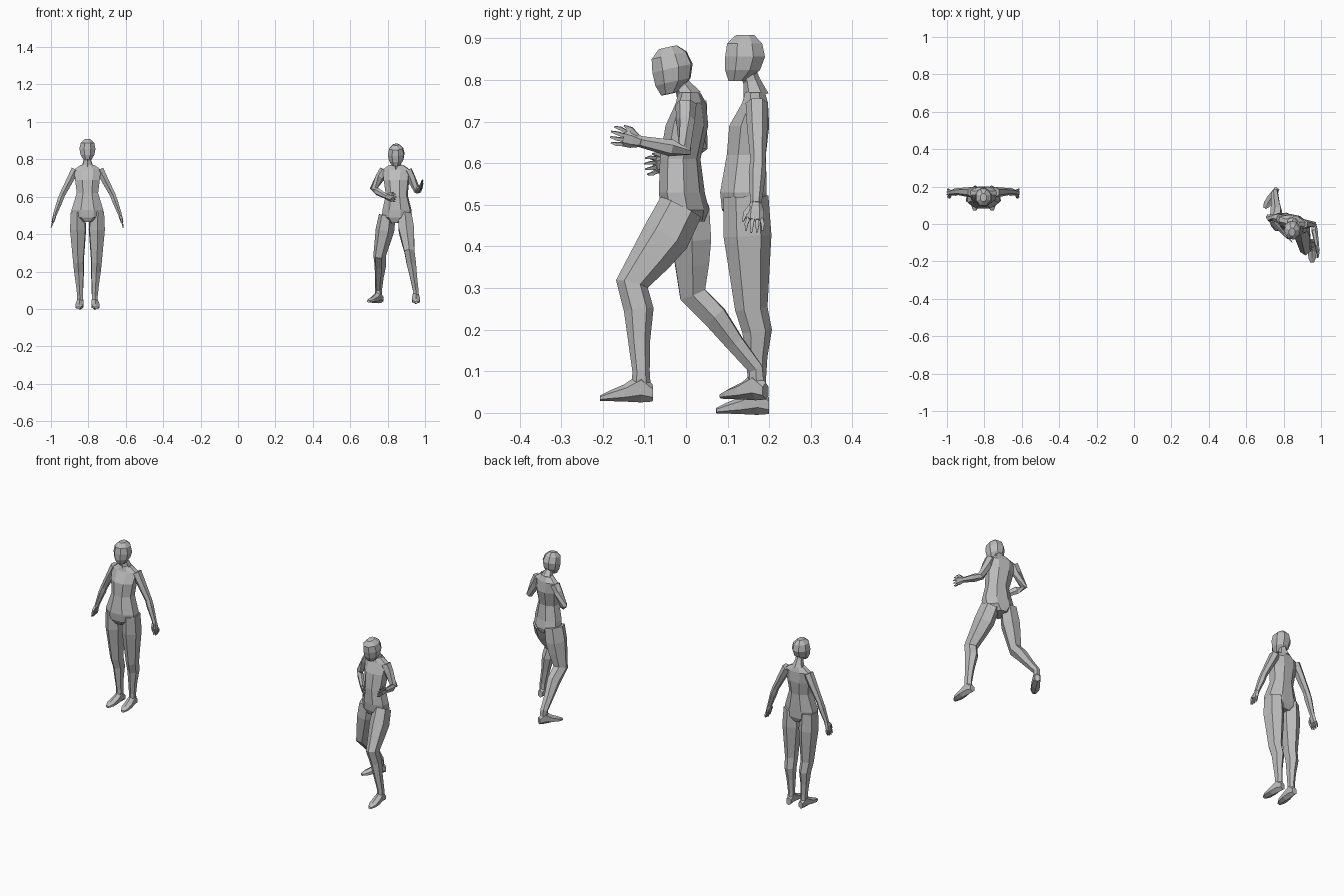
import bpy, bmesh, math
from mathutils import Vector as V, Matrix

cube = bpy.data.objects.get("Cube")
if cube:
    bpy.data.objects.remove(cube)

grey = bpy.data.materials.new("plain grey")
grey.use_nodes = True
colour = (0.5, 0.5, 0.5, 1)
grey.diffuse_color = colour
grey.node_tree.nodes["Principled BSDF"].inputs["Base Color"].default_value = colour


def loft(name, rings, ref, axis=None, sides=8):
    """Skin flat-faced rings of (centre, half size along ref, half size across)."""
    bm = bmesh.new()
    loops = []
    grow = 1 / math.cos(math.pi / sides)
    for i, (c, along, across) in enumerate(rings):
        t = axis or rings[min(i + 1, len(rings) - 1)][0] - rings[max(i - 1, 0)][0]
        t = t.normalized()
        v = (ref - t * ref.dot(t)).normalized()
        u = v.cross(t)
        loop = []
        for k in range(sides):
            a = 2 * math.pi * (k + 0.5) / sides
            loop.append(bm.verts.new(c + grow * (u * across * math.cos(a) + v * along * math.sin(a))))
        loops.append(loop)
    for a, b in zip(loops, loops[1:]):
        for k in range(sides):
            j = (k + 1) % sides
            bm.faces.new((a[k], a[j], b[j], b[k]))
    bm.faces.new(loops[0])
    bm.faces.new(loops[-1])
    bmesh.ops.recalc_face_normals(bm, faces=bm.faces)
    mesh = bpy.data.meshes.new(name)
    bm.to_mesh(mesh)
    bm.free()
    mesh.materials.append(grey)
    ob = bpy.data.objects.new(name, mesh)
    bpy.context.collection.objects.link(ob)
    return ob


def torso(name, rings, yaw):
    front = Matrix.Rotation(yaw, 3, "Z") @ V((0, -1, 0))
    loft(name + "_torso", [(V((x, y, z)), ry, rx) for x, y, z, rx, ry in rings], front, V((0, 0, 1)))


def head(name, centre, yaw, nod, base):
    turn = Matrix.Rotation(yaw, 3, "Z") @ Matrix.Rotation(nod, 3, "X")
    front, up = turn @ V((0, -1, 0)), turn @ V((0, 0, 1))
    shape = [(-.056, .018, .022, .022), (-.03, .006, .037, .042), (.002, 0, .043, .048),
             (.034, .001, .036, .042), (.054, 0, .016, .022)]
    loft(name + "_head", [(centre + up * z + front * f, ry, rx) for z, f, rx, ry in shape], front, up)
    loft(name + "_neck", [(base, .027, .03), (base.lerp(centre, .4), .018, .018),
                          (centre - up * .03 - front * .005, .018, .018)], front, sides=6)


def leg(name, hip, knee, ankle, toe):
    d = toe.normalized()
    loft(name + "_leg", [
        (hip + V((0, 0, .02)), .047, .036), (hip.lerp(knee, .3), .05, .041),
        (hip.lerp(knee, .6), .043, .035), (knee, .034, .027),
        (knee.lerp(ankle, .3) - d * .01, .031, .025),
        (knee.lerp(ankle, .65) - d * .003, .023, .019), (ankle, .018, .015),
        (ankle - V((0, 0, .035)), .02, .015)], d, sides=6)
    floor = ankle - V((0, 0, .07))
    shape = [(-.028, .013, .035), (0, .017, .062), (.04, .021, .036), (.075, .02, .022), (.099, .009, .011)]
    loft(name + "_foot", [(floor + d * f + V((0, 0, h / 2)), h / 2, w) for f, w, h in shape],
         V((0, 0, 1)), d, 6)


def arm(name, shoulder, elbow, wrist, point, across):
    d = point.normalized()
    w = (across - d * across.dot(d)).normalized()   # towards the thumb
    n = d.cross(w)
    loft(name + "_arm", [
        (shoulder, .023, .022), (shoulder.lerp(elbow, .35), .022, .019),
        (elbow, .016, .015), (elbow.lerp(wrist, .3), .018, .015), (wrist, .012, .01)], w, sides=6)
    loft(name + "_palm", [(wrist, .012, .009), (wrist + d * .02, .018, .009),
                          (wrist + d * .042, .019, .007)], w, d, 6)
    for i in range(4):
        root = wrist + d * .038 + w * (.0145 - i * .0097)
        reach = .038 - .005 * abs(i - 1.3)
        splay = w * (.005 - i * .0035)
        loft(f"{name}_finger_{i + 1}", [
            (root, .0045, .0045), (root + d * reach * .5 + splay, .0042, .004),
            (root + d * reach + splay + n * .002, .0018, .002)], w, d, 4)
    root = wrist + d * .012 + w * .012
    loft(name + "_thumb", [(root, .006, .006), (root + d * .017 + w * .012, .005, .005),
                           (root + d * .036 + w * .016, .002, .002)], n, sides=4)


# Standing figure
X = -.805
torso("standing", [
    (X, .142, .465, .035, .042), (X, .14, .49, .078, .054), (X, .138, .53, .085, .056),
    (X, .145, .62, .057, .047), (X, .152, .69, .066, .048), (X, .166, .745, .072, .031),
    (X, .166, .77, .036, .024)], 0)
head("standing", V((X, .142, .854)), 0, 0, V((X, .168, .76)))
for s, side in ((1, "left"), (-1, "right")):
    name = "standing_" + side
    leg(name, V((X + s * .051, .144, .5)), V((X + s * .048, .157, .25)),
        V((X + s * .039, .171, .07)), V((s * .08, -1, 0)))
    arm(name, V((X + s * .064, .17, .745)), V((X + s * .135, .173, .61)),
        V((X + s * .174, .168, .505)), V((s * .2, -.05, -.75)), V((0, -1, 0)))

# Striding figure
yaw = -.2
torso("striding", [
    (.845, .0, .46, .035, .042), (.848, -.003, .488, .076, .053), (.85, -.01, .53, .075, .05),
    (.849, -.014, .61, .056, .045), (.847, .002, .69, .066, .047), (.846, .012, .745, .072, .031),
    (.846, .008, .77, .036, .024)], yaw)
head("striding", V((.846, -.032, .826)), yaw * .5, .22, V((.846, .008, .757)))
leg("striding_left", V((.893, -.012, .475)), V((.916, -.13, .31)), V((.95, -.108, .1)), V((.03, -1, 0)))
leg("striding_right", V((.798, .01, .48)), V((.757, .016, .285)), V((.752, .168, .105)), V((-.55, -.85, 0)))
arm("striding_left", V((.905, .0, .742)), V((.96, -.003, .63)), V((.978, -.11, .652)),
    V((.1, -1, .25)), V((.2, 0, 1)))
arm("striding_right", V((.783, .028, .742)), V((.722, .036, .64)), V((.795, -.045, .6)),
    V((.7, -.7, -.1)), V((0, 0, 1)))
